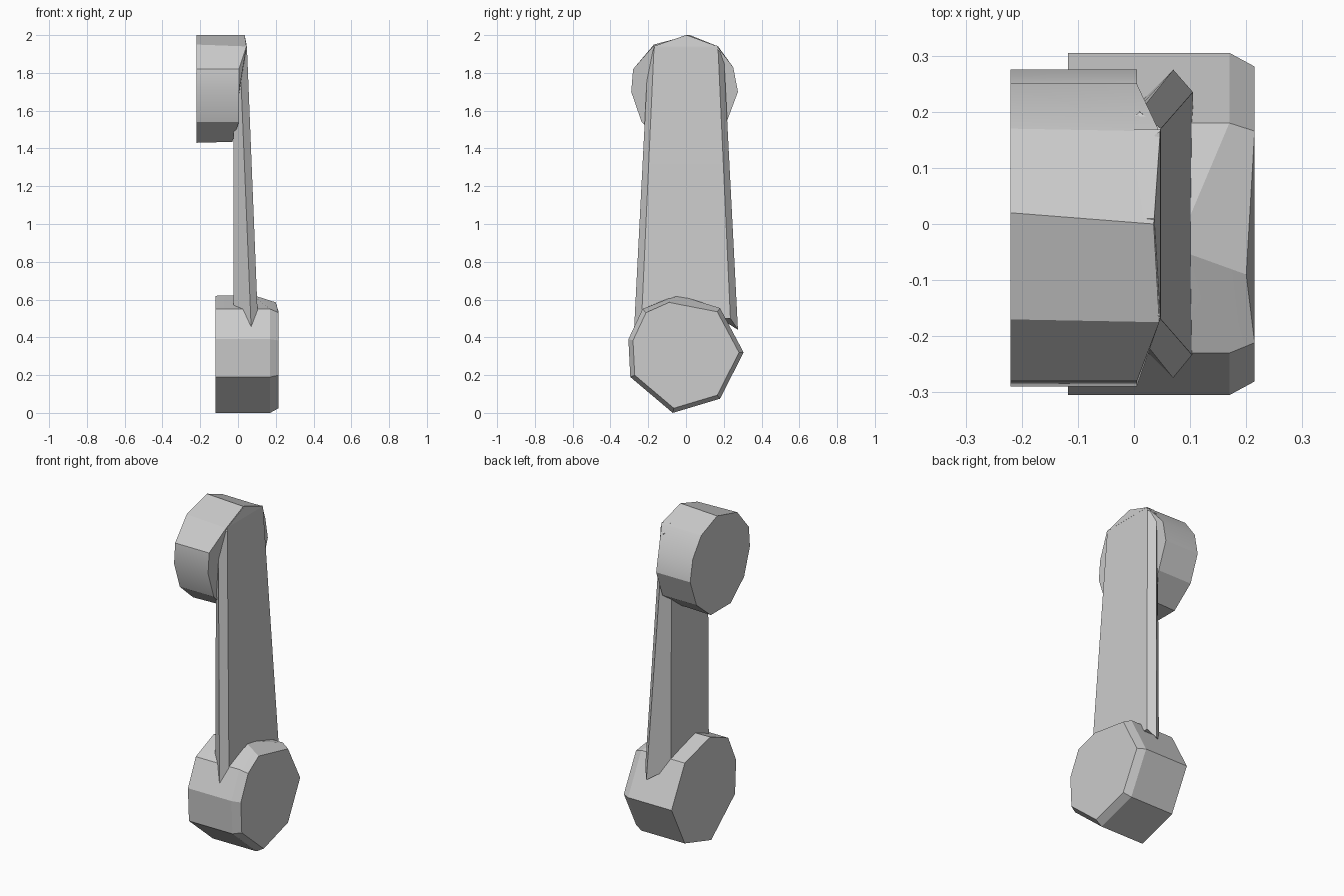
import bpy, bmesh, math

cube = bpy.data.objects.get("Cube")
if cube:
    bpy.data.objects.remove(cube)

# One plain grey for the whole crank
grey = bpy.data.materials.new("plain grey")
grey.use_nodes = True
color = (0.6, 0.6, 0.6, 1)
grey.diffuse_color = color
grey.node_tree.nodes["Principled BSDF"].inputs["Base Color"].default_value = color


def loft(name, rings, angle=25):
    """Skin a closed solid through rings with equal point counts."""
    bm = bmesh.new()
    loops = [[bm.verts.new(p) for p in ring] for ring in rings]
    for a, b in zip(loops, loops[1:]):
        for i in range(len(a)):
            j = (i + 1) % len(a)
            bm.faces.new((a[i], a[j], b[j], b[i]))
    bm.faces.new(loops[0])
    bm.faces.new(loops[-1])
    bmesh.ops.recalc_face_normals(bm, faces=bm.faces)
    mesh = bpy.data.meshes.new(name)
    bm.to_mesh(mesh)
    bm.free()
    mesh.materials.append(grey)
    obj = bpy.data.objects.new(name, mesh)
    bpy.context.collection.objects.link(obj)
    bpy.ops.object.select_all(action="DESELECT")
    obj.select_set(True)
    bpy.context.view_layer.objects.active = obj
    bpy.ops.object.shade_smooth_by_angle(angle=math.radians(angle))
    return obj


def disc_ring(x, profile, center_z, scale=1.0):
    return [(x, y * scale, center_z + (z - center_z) * scale) for y, z in profile]


def arm_ring(z, mid, front, back=(-0.025, 0.18), drop=0):
    """Hexagonal section: narrow back, wide middle, bevelled front."""
    half = [(back, z), (mid, z - drop), (front, z)]
    right = [(p[0], -p[1], h) for p, h in half]
    left = [(p[0], p[1], h) for p, h in reversed(half)]
    return right + left


# Upper drum, reaching from the handle side into the arm
upper = [(0.02, 2.0), (-0.17, 1.95), (-0.28, 1.82), (-0.29, 1.70),
         (-0.235, 1.54), (-0.11, 1.43), (0.08, 1.43), (0.215, 1.54),
         (0.275, 1.70), (0.25, 1.83), (0.17, 1.94)]
inner = disc_ring(0.005, upper, 1.71)
inner[0] = (0.035, 0.0, 2.0)
inner[1] = (0.045, -0.175, 1.94)
inner[-1] = (0.045, 0.165, 1.94)
for i in (5, 6):
    inner[i] = (-0.03, inner[i][1], 1.435)
loft("upper_drum", [disc_ring(-0.22, upper, 1.71), inner], 30)

# Lower drum, eight sided with a chamfered outer rim
lower = [(-0.06, 0.62), (-0.23, 0.55), (-0.305, 0.39), (-0.295, 0.19),
         (-0.07, 0.0), (0.18, 0.075), (0.305, 0.32), (0.18, 0.555)]
middle = disc_ring(0.17, lower, 0.31)
middle[0] = (0.075, -0.045, 0.625)
rim = disc_ring(0.215, lower, 0.31, 0.92)
rim[0] = (0.20, -0.09, 0.585)
loft("lower_drum", [disc_ring(-0.118, lower, 0.31), middle, rim], 20)

# Tapered arm joining both drums
loft("arm", [
    arm_ring(0.50, (0.07, 0.275), (0.105, 0.235), drop=0.06),
    arm_ring(1.92, (0.01, 0.20), (0.048, 0.17), (-0.025, 0.17), drop=0.02),
    [(-0.02, -0.1, 1.94), (0.01, -0.14, 1.94), (0.046, -0.165, 1.945),
     (0.046, 0.165, 1.945), (0.01, 0.14, 1.94), (-0.02, 0.1, 1.94)],
])
# Thin peak closing the arm's front face under the top of the upper drum
loft("arm_peak", [
    [(0.0, -0.168, 1.94), (0.0, 0.168, 1.94), (0.0, 0.01, 1.995)],
    [(0.047, -0.168, 1.94), (0.047, 0.168, 1.94), (0.036, 0.01, 1.998)],
])
